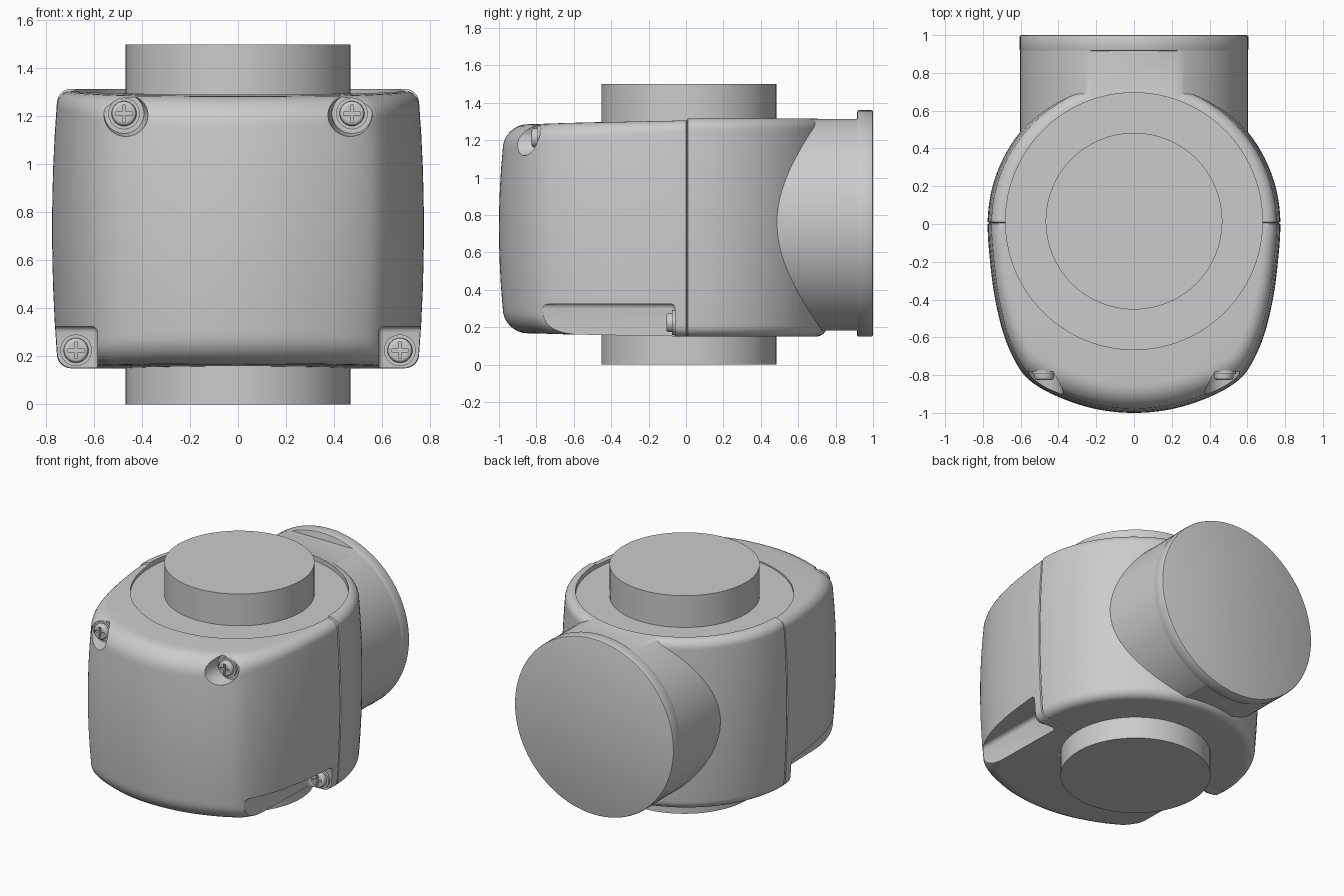
import bpy, bmesh, math
from mathutils import Vector

if "Cube" in bpy.data.objects:
    bpy.data.objects.remove(bpy.data.objects["Cube"])

FRONT = (math.pi / 2, 0, 0)          # turns a cylinder's top towards -y


def cyl(name, r1, r2, depth, loc, rot=(0, 0, 0), n=64):
    bpy.ops.mesh.primitive_cone_add(vertices=n, radius1=r1, radius2=r2, depth=depth,
                                    location=loc, rotation=rot)
    bpy.context.object.name = name
    return bpy.context.object


def box(name, lo, hi):
    lo, hi = Vector(lo), Vector(hi)
    bpy.ops.mesh.primitive_cube_add(size=1, location=(lo + hi) / 2)
    ob = bpy.context.object
    ob.name, ob.scale = name, hi - lo
    bpy.ops.object.transform_apply(location=False, rotation=False, scale=True)
    return ob


def apply_mod(ob, kind, **props):
    m = ob.modifiers.new(kind.lower(), kind)
    for k, v in props.items():
        setattr(m, k, v)
    bpy.context.view_layer.objects.active = ob
    bpy.ops.object.modifier_apply(modifier=m.name)


def boolean(ob, tool, op='DIFFERENCE'):
    apply_mod(ob, 'BOOLEAN', object=tool, operation=op, solver='EXACT')
    bpy.data.objects.remove(tool, do_unlink=True)


def smooth(ob, angle=32):
    bpy.ops.object.select_all(action='DESELECT')
    ob.select_set(True)
    bpy.context.view_layer.objects.active = ob
    bpy.ops.object.shade_smooth_by_angle(angle=math.radians(angle))


def spline(pts, n):
    """Catmull-Rom through the inner points; the end points only steer."""
    out = []
    for a, b, c, d in zip(pts, pts[1:], pts[2:], pts[3:]):
        for i in range(n):
            t = i / n
            out.append(0.5 * (2 * b + (c - a) * t + (2 * a - 5 * b + 4 * c - d) * t * t
                              + (3 * b - a - 3 * c + d) * t ** 3))
    return out


# Plan outline of the housing: domed front, round back, fine seam at y = 0
half = [(0.76, 0.2), (0.775, 0), (0.762, -0.2), (0.735, -0.4), (0.685, -0.6), (0.61, -0.76),
        (0.53, -0.845), (0.39, -0.92), (0.2, -0.98), (0, -1), (-0.2, -0.98)]
front = spline([Vector(p) for p in half], 6)
front = front + [Vector((0, -1))] + [Vector((-p.x, p.y)) for p in reversed(front)]
back = [Vector((0.775 * math.cos(a), 0.775 * math.sin(a)))
        for a in [math.pi - math.pi * i / 60 for i in range(1, 60)]]
groove = [Vector((s * 0.775, y)) for s, ys in ((-1, (0.006, 0.012)), (1, (0.012, 0.006))) for y in ys]
outline = front + groove[:2] + back + groove[2:]
N = len(outline)


def housing_point(i, top, k):
    """Point k of the vertical edge profile, 0 at mid-height, last on the flat cap."""
    p = outline[i]
    t = (outline[(i + 1) % N] - outline[i - 1]).normalized()
    nrm = Vector((-t.y, t.x))
    if nrm.dot(p) < 0:
        nrm = -nrm
    r = 0.06 + 0.075 * max(0, -nrm.y)
    f = max(0, -p.y)
    edge = (1.315 if p.y > 0.008 else 1.305 - 0.02 * f) if top else 0.15 + 0.017 * f
    sign = 1 if top else -1
    if k < 4:
        z = 0.735 + (edge - sign * r - 0.735) * k / 4
        inset = 0.02 * (k / 4) ** 2
    else:
        a = (k - 4) / 8 * math.pi / 2
        z = edge - sign * r * (1 - math.sin(a))
        inset = 0.02 + r * (1 - math.cos(a))
    if abs(p.y - 0.006) < 1e-5:
        inset += 0.012
    q = p - nrm * inset
    return (q.x, q.y, z)


bm = bmesh.new()
levels = [(False, k) for k in range(12, 0, -1)] + [(True, k) for k in range(13)]
rings = [[bm.verts.new(housing_point(i, *lv)) for i in range(N)] for lv in levels]
for a, b in zip(rings, rings[1:]):
    for i in range(N):
        bm.faces.new((a[i], a[(i + 1) % N], b[(i + 1) % N], b[i]))
for ring, z in ((rings[0], 0.15), (rings[-1], 1.31)):
    c = bm.verts.new((0, 0, z))
    for i in range(N):
        bm.faces.new((ring[i], ring[(i + 1) % N], c))
bmesh.ops.recalc_face_normals(bm, faces=bm.faces)
mesh = bpy.data.meshes.new("housing")
bm.to_mesh(mesh)
bm.free()
housing = bpy.data.objects.new("housing", mesh)
bpy.context.collection.objects.link(housing)

# Rear branch pipe, flattened at top and bottom, joined to the housing
branch = cyl("branch", 0.603, 0.603, 0.72, (0, 0.56, 0.755), FRONT, 96)
boolean(branch, box("clip", (-1, 0, 0.182), (1, 1.2, 1.312)), 'INTERSECT')
boolean(housing, branch, 'UNION')

# Round recess in the top
boolean(housing, cyl("recess", 0.68, 0.68, 0.2, (0, 0.015, 1.382), n=96))

# Screw pockets: conical at the top corners, long channels at the bottom corners
for s in (-1, 1):
    boolean(housing, cyl("pocket", 0.083, 0.135, 0.34, (s * 0.475, -0.95, 1.212), FRONT, 40))
    channel = box("channel", (min(s * 0.585, s), -1.2, -0.1), (max(s * 0.585, s), -0.06, 0.325))
    apply_mod(channel, 'BEVEL', width=0.025, segments=3)
    boolean(housing, channel)
smooth(housing)

# Rear flange
flange = cyl("rear_flange", 0.605, 0.605, 0.085, (0, 0.9575, 0.755), FRONT, 96)
apply_mod(flange, 'BEVEL', width=0.008, segments=2)
smooth(flange)

# Vertical pipe through the housing
smooth(cyl("vertical_pipe", 0.468, 0.468, 1.5, (0, 0.015, 0.75)))


# Cross-head screws
def screw(name, x, y, z):
    washer = cyl(name + "_washer", 0.066, 0.066, 0.02, (x, y - 0.005, z), FRONT, 32)
    smooth(washer)
    head = cyl(name, 0.053, 0.05, 0.045, (x, y - 0.0225, z), FRONT, 32)
    apply_mod(head, 'BEVEL', width=0.012, segments=3)
    for w, h in ((0.035, 0.006), (0.006, 0.035)):
        boolean(head, box("slot", (x - w, y - 0.1, z - h), (x + w, y - 0.025, z + h)))
    smooth(head)


for s, side in ((-1, "left"), (1, "right")):
    screw("upper_screw_" + side, s * 0.475, -0.78, 1.212)
    screw("lower_screw_" + side, s * 0.675, -0.06, 0.225)
